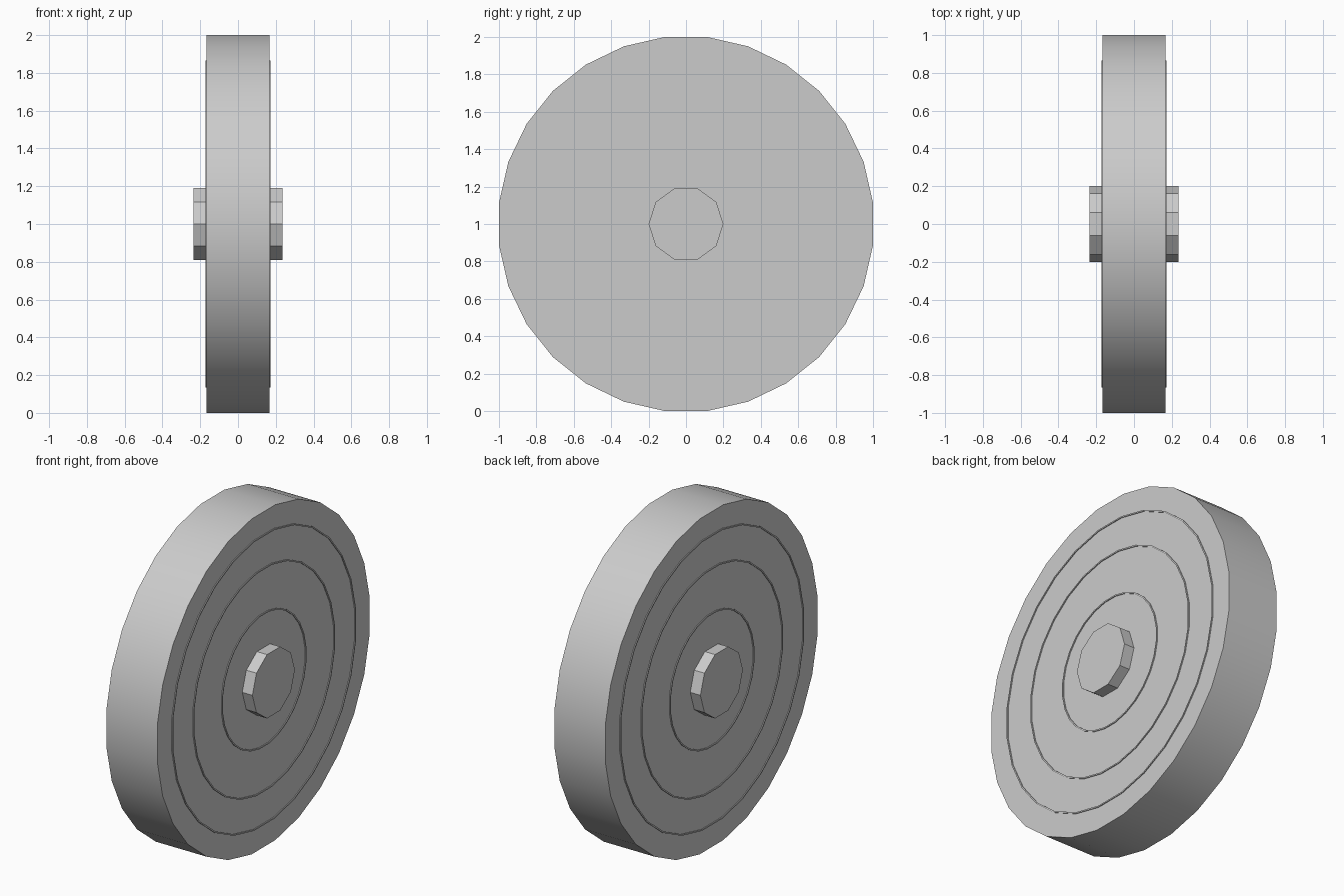
import bpy, bmesh, math

old = bpy.data.objects.get("Cube")
if old:
    bpy.data.objects.remove(old, do_unlink=True)

grey = bpy.data.materials.new("light_grey")
grey.use_nodes = True
grey.diffuse_color = (0.6, 0.6, 0.6, 1)
grey.node_tree.nodes["Principled BSDF"].inputs["Base Color"].default_value = (0.6, 0.6, 0.6, 1)

SIDES = 28
STEP = 2 * math.pi / SIDES
RADIUS = 1 / math.cos(STEP / 2)   # flats touch the ground
HALF_WIDTH = 0.168


def lathe(name, profile, sides, turn=0.0, closed=False, smooth=False):
    """Turn an (x, radius) profile about the axle; open profiles get end caps."""
    bm = bmesh.new()
    loops = []
    for x, r in profile:
        angles = [turn + 2 * math.pi * i / sides for i in range(sides)]
        loops.append([bm.verts.new((x, r * math.cos(a), 1 + r * math.sin(a))) for a in angles])
    pairs = list(zip(loops, loops[1:]))
    if closed:
        pairs.append((loops[-1], loops[0]))
    else:
        bm.faces.new(loops[0])
        bm.faces.new(loops[-1])
    for a, b in pairs:
        for i in range(sides):
            j = (i + 1) % sides
            bm.faces.new((a[i], a[j], b[j], b[i]))
    bmesh.ops.recalc_face_normals(bm, faces=bm.faces)
    mesh = bpy.data.meshes.new(name)
    bm.to_mesh(mesh)
    bm.free()
    mesh.materials.append(grey)
    obj = bpy.data.objects.new(name, mesh)
    bpy.context.collection.objects.link(obj)
    if smooth:
        bpy.ops.object.select_all(action='DESELECT')
        obj.select_set(True)
        bpy.context.view_layer.objects.active = obj
        bpy.ops.object.shade_smooth_by_angle(angle=math.radians(30))
    return obj


# Wheel body with a smooth rim
lathe("wheel", [(-HALF_WIDTH, RADIUS), (HALF_WIDTH, RADIUS)], SIDES, STEP / 2, smooth=True)

# Axle through the hub
lathe("axle", [(-0.235, 0.2), (0.235, 0.2)], 10)

# Thin raised rings on both faces
for side, label in ((1, "left"), (-1, "right")):
    inner, outer = side * (HALF_WIDTH - 0.01), side * (HALF_WIDTH + 0.005)
    for place, r in (("outer", 0.87), ("middle", 0.67), ("inner", 0.4)):
        section = [(inner, r - 0.008), (outer, r - 0.008), (outer, r), (inner, r)]
        lathe(f"{label}_{place}_ring", section, SIDES, STEP / 2, closed=True, smooth=True)
